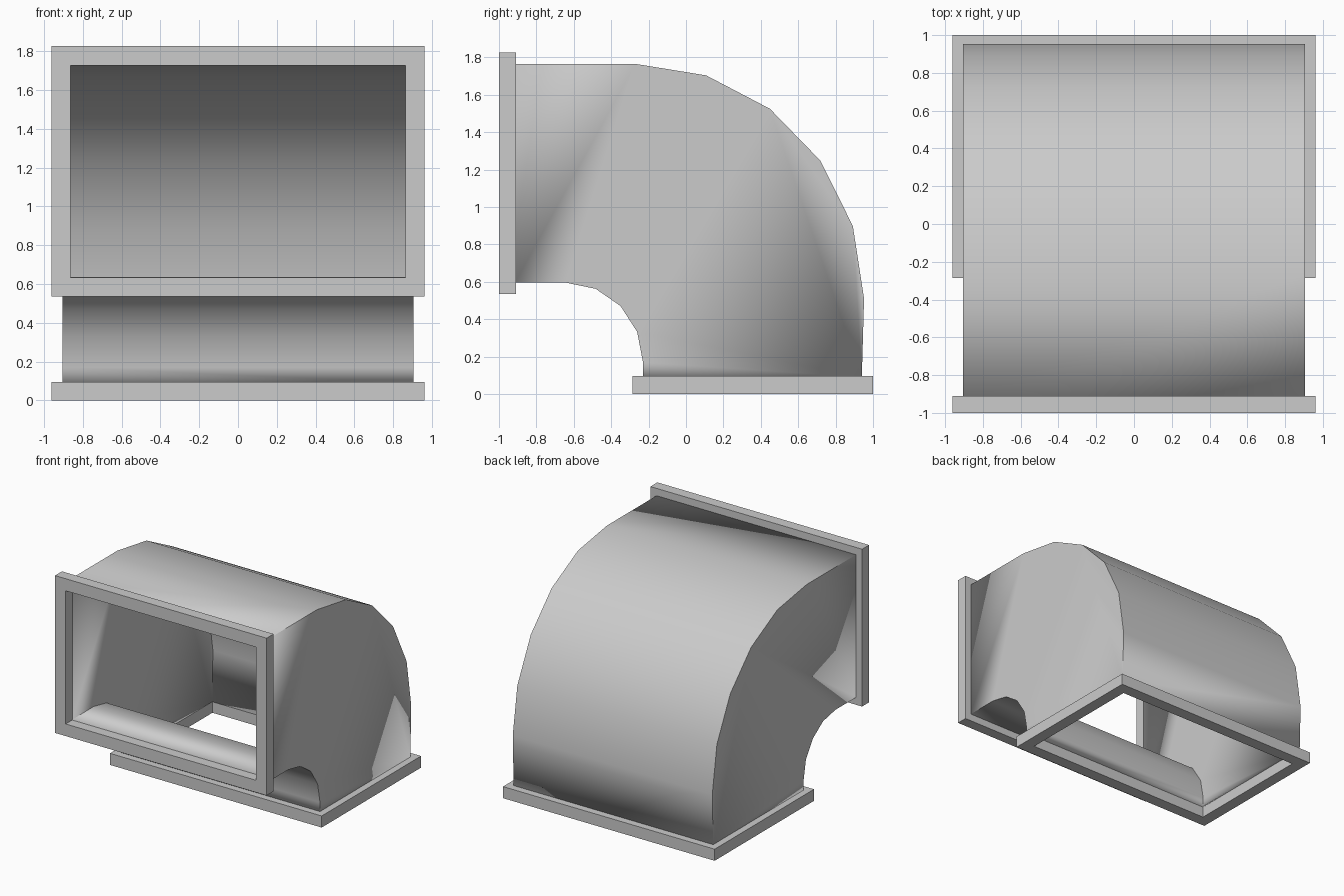
import bpy
import bmesh
import math

if "Cube" in bpy.data.objects:
    bpy.data.objects.remove(bpy.data.objects["Cube"])

WALL = 0.042
HALF_W = 0.905


def make_object(name, bm):
    bmesh.ops.recalc_face_normals(bm, faces=bm.faces)
    mesh = bpy.data.meshes.new(name)
    bm.to_mesh(mesh)
    bm.free()
    obj = bpy.data.objects.new(name, mesh)
    bpy.context.collection.objects.link(obj)
    return obj


def arc(cy, cz, ry, rz, steps):
    """Quarter arc from the top round to the +y side."""
    angles = [math.pi / 2 * i / steps for i in range(steps + 1)]
    return [(cy + ry * math.sin(a), cz + rz * math.cos(a)) for a in angles]


def flange(name, u, v, w, to_xyz):
    """Rectangular ring: outer size (u, v), opening inset, depth w."""
    bm = bmesh.new()
    hu, hv = HALF_W - WALL, 0.099
    loops = []
    for u0, v0, v1 in ((u, v[0], v[1]), (hu, v[0] + hv, v[1] - hv)):
        for d in w:
            corners = [(-u0, v0), (u0, v0), (u0, v1), (-u0, v1)]
            loops.append([bm.verts.new(to_xyz(a, b, d)) for a, b in corners])
    outer_a, outer_b, inner_a, inner_b = loops
    for p, q in ((outer_a, outer_b), (outer_b, inner_b),
                 (inner_b, inner_a), (inner_a, outer_a)):
        for i in range(4):
            j = (i + 1) % 4
            bm.faces.new((p[i], p[j], q[j], q[i]))
    return make_object(name, bm)


# Curved rectangular elbow: outer and inner bends joined by flat sides
outer = [(-0.915, 1.765)] + arc(-0.27, 0.51, 1.222, 1.255, 5) + [(0.94, 0.09)]
inner = [(-0.915, 0.595)] + arc(-0.64, 0.17, 0.41, 0.425, 4) + [(-0.23, 0.09)]
bm = bmesh.new()
sides = []
for x in (-HALF_W, HALF_W):
    top = [bm.verts.new((x, y, z)) for y, z in outer]
    low = [bm.verts.new((x, y, z)) for y, z in inner]
    bm.faces.new(top + low[::-1])
    sides.append((top, low))
for left, right in zip(*sides):
    for i in range(len(left) - 1):
        bm.faces.new((left[i], left[i + 1], right[i + 1], right[i]))
# Open shell: orient outward from the first side panel
duct = make_object("elbow_duct", bm)
bm = bmesh.new()
bm.from_mesh(duct.data)
bm.faces.ensure_lookup_table()
if min(bm.faces, key=lambda f: f.calc_center_median().x).normal.x > 0:
    bmesh.ops.reverse_faces(bm, faces=bm.faces)
bm.to_mesh(duct.data)
bm.free()

# Sheet thickness, inward
solid = duct.modifiers.new("wall", 'SOLIDIFY')
solid.thickness = WALL
solid.offset = -1
solid.use_even_offset = True

# Connection flanges at both openings
flange("front_flange", 0.96, (0.535, 1.825), (-1.0, -0.91),
       lambda a, b, d: (a, d, b))
flange("bottom_flange", 0.96, (-0.287, 1.0), (0.0, 0.095),
       lambda a, b, d: (a, b, d))

# Smooth bends with sharp corners
bpy.ops.object.select_all(action='DESELECT')
duct.select_set(True)
bpy.context.view_layer.objects.active = duct
bpy.ops.object.shade_smooth_by_angle(angle=math.radians(30))
